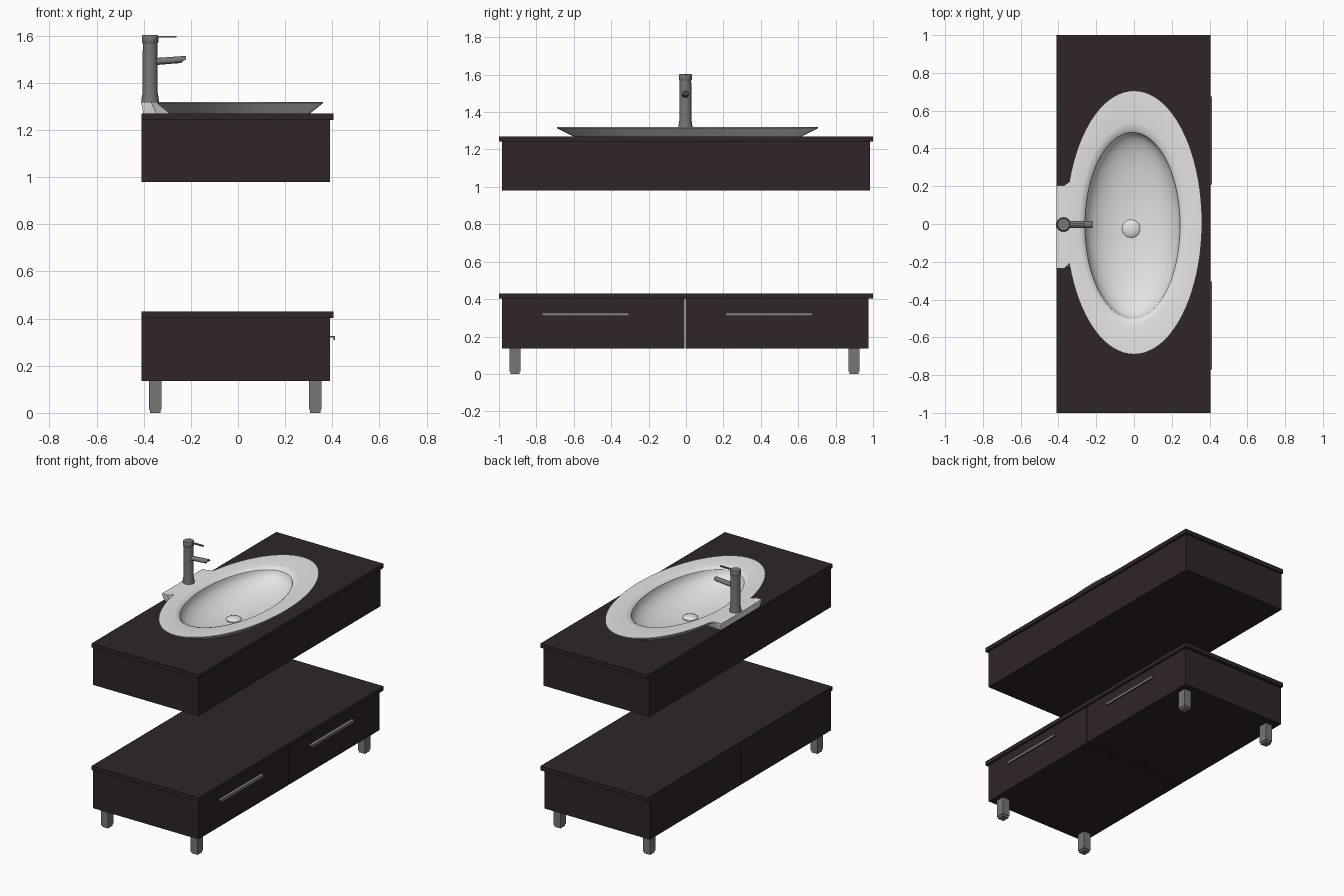
import bpy, bmesh, math
from mathutils import Matrix, Vector

if "Cube" in bpy.data.objects:
    bpy.data.objects.remove(bpy.data.objects["Cube"])


def material(name, col):
    m = bpy.data.materials.new(name)
    m.diffuse_color = (*col, 1)
    m.use_nodes = True
    m.node_tree.nodes["Principled BSDF"].inputs["Base Color"].default_value = m.diffuse_color
    return m


WOOD = material("dark brown wood", (0.029, 0.019, 0.019))
METAL = material("grey metal", (0.18, 0.18, 0.18))
CERAMIC = material("white ceramic", (0.78, 0.78, 0.78))


def finish(name, bm, mat, smooth=None):
    me = bpy.data.meshes.new(name)
    bm.to_mesh(me)
    bm.free()
    ob = bpy.data.objects.new(name, me)
    bpy.context.collection.objects.link(ob)
    me.materials.append(mat)
    if smooth:
        bpy.ops.object.select_all(action='DESELECT')
        ob.select_set(True)
        bpy.context.view_layer.objects.active = ob
        bpy.ops.object.shade_smooth_by_angle(angle=math.radians(smooth))
    return ob


def box(name, lo, hi, mat):
    lo, hi = Vector(lo), Vector(hi)
    bm = bmesh.new()
    bmesh.ops.create_cube(bm, size=1, matrix=Matrix.Translation((lo + hi) / 2)
                          @ Matrix.Diagonal((*(hi - lo), 1)))
    return finish(name, bm, mat)


def lathe(name, center, profile, mat, n=24, smooth=35):
    """Solid of revolution about z; profile is (radius, z) from bottom to top."""
    bm = bmesh.new()
    rings = [[bm.verts.new((center[0] + r * math.cos(2 * math.pi * k / n),
                            center[1] + r * math.sin(2 * math.pi * k / n), z))
              for k in range(n)] for r, z in profile]
    for a, b in zip(rings, rings[1:]):
        for k in range(n):
            j = (k + 1) % n
            bm.faces.new((a[k], a[j], b[j], b[k]))
    bm.faces.new(rings[0][::-1])
    bm.faces.new(rings[-1])
    return finish(name, bm, mat, smooth)


# Lower cabinet: two drawers, top board, handles, legs
box("left_drawer", (-0.41, -0.985, 0.135), (0.39, -0.008, 0.402), WOOD)
box("right_drawer", (-0.41, -0.003, 0.135), (0.39, 0.977, 0.402), WOOD)
box("lower_top_board", (-0.41, -1, 0.402), (0.405, 1, 0.43), WOOD)
for side, y0, y1 in (("left", -0.77, -0.305), ("right", 0.21, 0.675)):
    box(side + "_handle_plate", (0.39, y0, 0.32), (0.412, y1, 0.327), METAL)
    box(side + "_handle_lip", (0.406, y0, 0.309), (0.412, y1, 0.32), METAL)
for xn, x in (("back", -0.351), ("front", 0.328)):
    for yn, y in (("left", -0.914), ("right", 0.898)):
        box(f"{xn}_{yn}_leg", (x - .027, y - .03, .014), (x + .027, y + .03, .135), METAL)
        box(f"{xn}_{yn}_foot", (x - .023, y - .025, 0), (x + .023, y + .025, .014), METAL)

# Upper cabinet with an oval opening for the bowl
upper = box("upper_cabinet", (-0.41, -0.985, 0.98), (0.39, 0.985, 1.242), WOOD)
counter = box("counter_board", (-0.41, -1, 1.242), (0.405, 1, 1.27), WOOD)
bm = bmesh.new()
bmesh.ops.create_cone(bm, cap_ends=True, segments=64, radius1=1, radius2=1, depth=0.3,
                      matrix=Matrix.Translation((-0.008, -0.008, 1.29))
                      @ Matrix.Diagonal((0.275, 0.52, 1, 1)))
cutter = finish("opening_cutter", bm, WOOD)
cutter.hide_render = True
for ob in (upper, counter):
    mod = ob.modifiers.new("opening", 'BOOLEAN')
    mod.operation = 'DIFFERENCE'
    mod.solver = 'EXACT'
    mod.object = cutter
    bpy.context.view_layer.objects.active = ob
    bpy.ops.object.modifier_apply(modifier=mod.name)
bpy.data.objects.remove(cutter)

# Oval basin: outer wall, flat rim with a tap ledge, rolled lip and bowl
N = 80


def oval(cx, cy, rx, ry):
    return [(cx + rx * math.cos(2 * math.pi * k / N), cy + ry * math.sin(2 * math.pi * k / N))
            for k in range(N)]


def with_ledge(pts, x_out, x_in, y_hi, y_lo):
    for k in range(37, 44):
        f = min(max((k - 38) / 4, 0), 1)
        pts[k] = (x_in if k in (37, 43) else x_out, y_hi + f * (y_lo - y_hi))
    return pts


rings = [
    (with_ledge(oval(0, 0.008, 0.305, 0.61), -0.402, -0.345, 0.195, -0.225), 1.27),
    (with_ledge(oval(0, 0.008, 0.36, 0.698), -0.41, -0.368, 0.205, -0.235), 1.314),
    (with_ledge(oval(0, 0.008, 0.36, 0.698), -0.412, -0.368, 0.205, -0.235), 1.32),
    (oval(-0.006, 0.0, 0.285, 0.535), 1.32),
    (oval(-0.008, -0.006, 0.265, 0.508), 1.314),
]
for i in range(10):
    a = math.radians(i * 9.6)
    s = math.cos(a)
    rings.append((oval(-0.008 - 0.006 * (1 - s), -0.008 - 0.015 * (1 - s), 0.252 * s, 0.493 * s),
                  1.303 - 0.138 * math.sin(a)))
bm = bmesh.new()
loops = [[bm.verts.new((x, y, z)) for x, y in pts] for pts, z in rings]
for a, b in zip(loops, loops[1:]):
    for k in range(N):
        j = (k + 1) % N
        bm.faces.new((a[k], a[j], b[j], b[k]))
bm.faces.new(loops[-1])
finish("basin", bm, CERAMIC, 30)
lathe("drain_plug", (-0.015, -0.025),
      [(0.048, 1.160), (0.048, 1.172), (0.04, 1.179), (0.022, 1.184), (0.004, 1.186)], CERAMIC)

# Tap: column, cap, spout and lever
TX, TY = -0.373, -0.003
lathe("tap_column", (TX, TY), [(0.038, 1.318), (0.036, 1.335), (0.032, 1.36), (0.031, 1.572)], METAL)
lathe("tap_cap", (TX, TY), [(0.031, 1.568), (0.035, 1.574), (0.035, 1.598), (0.032, 1.603)], METAL)
bm = bmesh.new()
bmesh.ops.create_cone(bm, cap_ends=True, segments=16, radius1=1, radius2=1, depth=0.14,
                      matrix=Matrix.Translation((-0.29, TY, 1.495))
                      @ Matrix.Rotation(math.radians(86), 4, 'Y')
                      @ Matrix.Diagonal((0.015, 0.018, 1, 1)))
for v in bm.verts:  # slanted outlet
    if v.co.x > -0.25 and v.co.z < 1.495:
        v.co.x -= 0.02
finish("tap_spout", bm, METAL, 35)
box("tap_lever", (-0.36, TY - 0.006, 1.593), (-0.26, TY + 0.006, 1.6), METAL)
